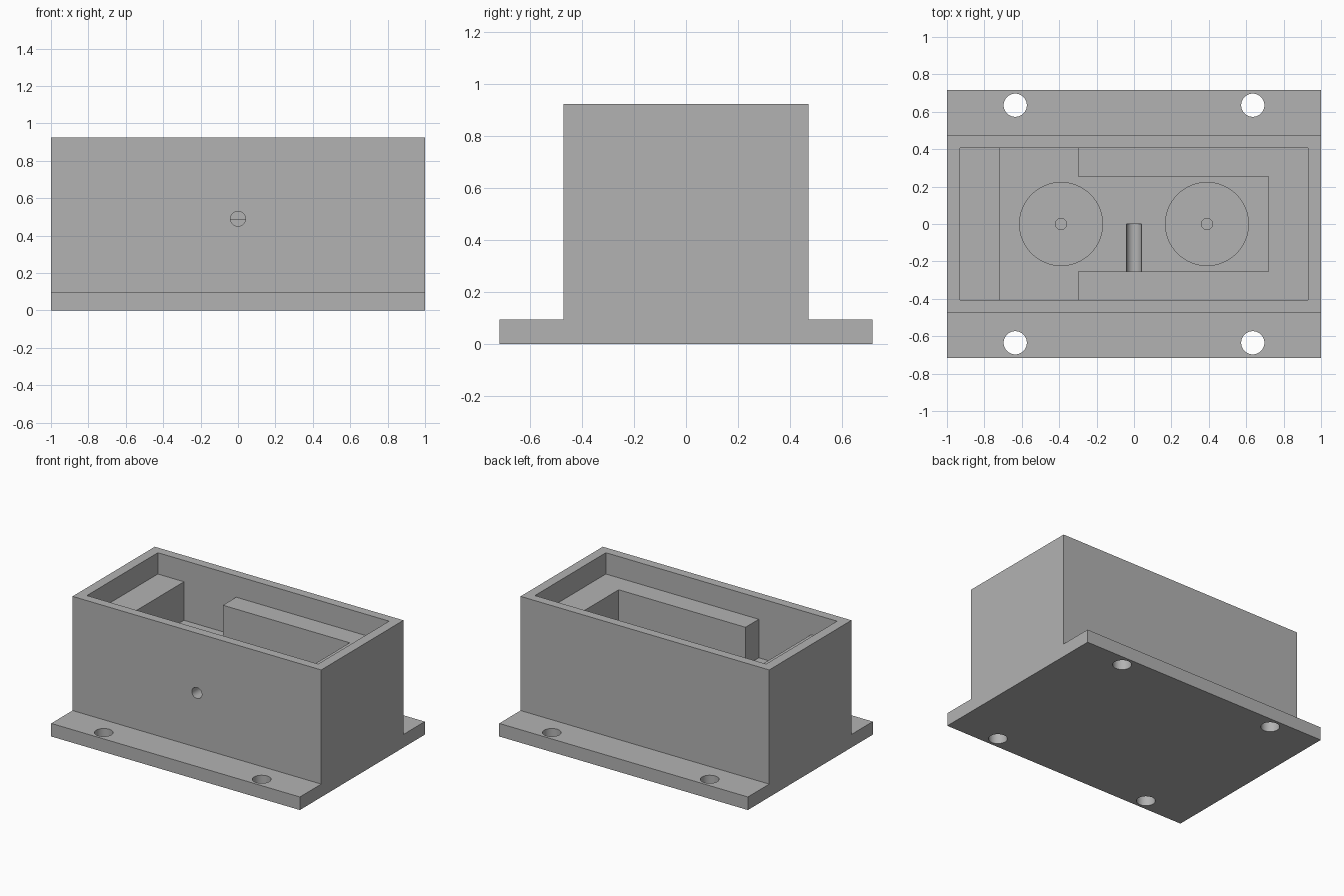
import bpy, bmesh, math
from mathutils import Matrix

if "Cube" in bpy.data.objects:
    bpy.data.objects.remove(bpy.data.objects["Cube"])

grey = bpy.data.materials.new("plain grey")
grey.diffuse_color = (0.45, 0.45, 0.45, 1)
grey.use_nodes = True
grey.node_tree.nodes["Principled BSDF"].inputs["Base Color"].default_value = grey.diffuse_color

TOP, FLOOR, SHELF = 0.925, 0.49, 0.77


def make(name, bm):
    bmesh.ops.recalc_face_normals(bm, faces=bm.faces[:])
    me = bpy.data.meshes.new(name)
    bm.to_mesh(me)
    bm.free()
    me.materials.append(grey)
    ob = bpy.data.objects.new(name, me)
    bpy.context.collection.objects.link(ob)
    return ob


def prism(name, points, offset):
    """Extrude a closed outline of 3D points along an offset."""
    bm = bmesh.new()
    face = bm.faces.new([bm.verts.new(p) for p in points])
    ext = bmesh.ops.extrude_face_region(bm, geom=[face])
    moved = [g for g in ext["geom"] if isinstance(g, bmesh.types.BMVert)]
    bmesh.ops.translate(bm, vec=offset, verts=moved)
    return make(name, bm)


def cylinder(name, centre, radius, depth, along_y=False):
    bm = bmesh.new()
    m = Matrix.Translation(centre)
    if along_y:
        m = m @ Matrix.Rotation(math.pi / 2, 4, 'X')
    bmesh.ops.create_cone(bm, cap_ends=True, segments=64, radius1=radius,
                          radius2=radius, depth=depth, matrix=m)
    return make(name, bm)


def drill(name, x, y, radius, z0, z1):
    return cylinder(name, (x, y, (z0 + z1) / 2), radius, z1 - z0)


# Box with a mounting flange along the front and back
half = [(0.7175, 0), (0.7175, 0.095), (0.4725, 0.095), (0.4725, TOP)]
section = half + [(-y, z) for y, z in reversed(half)]
housing = prism("housing", [(-1, y, z) for y, z in section], (2, 0, 0))

# Lid recess
cutters = [prism("lid_recess", [(x, y, SHELF) for x, y in
           ((-0.93, -0.4075), (0.93, -0.4075), (0.93, 0.4075), (-0.93, 0.4075))],
           (0, 0, 0.4))]

# Stepped pocket: wide on the left, narrow on the right
side = [(-0.72, 0.4075), (-0.30, 0.4075), (-0.30, 0.255), (0.72, 0.255)]
outline = side + [(x, -y) for x, y in reversed(side)]
cutters.append(prism("pocket", [(x, y, FLOOR) for x, y in outline], (0, 0, 0.4)))

# Round wells with a small centre hole
for s in (-1, 1):
    cutters.append(drill("well", s * 0.39, 0, 0.222, 0.25, 0.6))
    cutters.append(drill("centre_hole", s * 0.39, 0, 0.03, 0.12, 0.4))
    # Flange screw holes
    for t in (-1, 1):
        cutters.append(drill("screw_hole", s * 0.635, t * 0.635, 0.062, -0.1, 0.2))

# Cable channel through the front wall, ending as a trough in the pocket floor
cutters.append(cylinder("cable_channel", (0, -0.3, FLOOR), 0.04, 0.6, True))

bpy.context.view_layer.objects.active = housing
housing.select_set(True)
for c in cutters:
    c.hide_render = True
    mod = housing.modifiers.new(c.name, 'BOOLEAN')
    mod.operation = 'DIFFERENCE'
    mod.solver = 'EXACT'
    mod.object = c
    bpy.ops.object.modifier_apply(modifier=mod.name)
    bpy.data.objects.remove(c)

bpy.ops.object.shade_smooth_by_angle(angle=math.radians(30))
